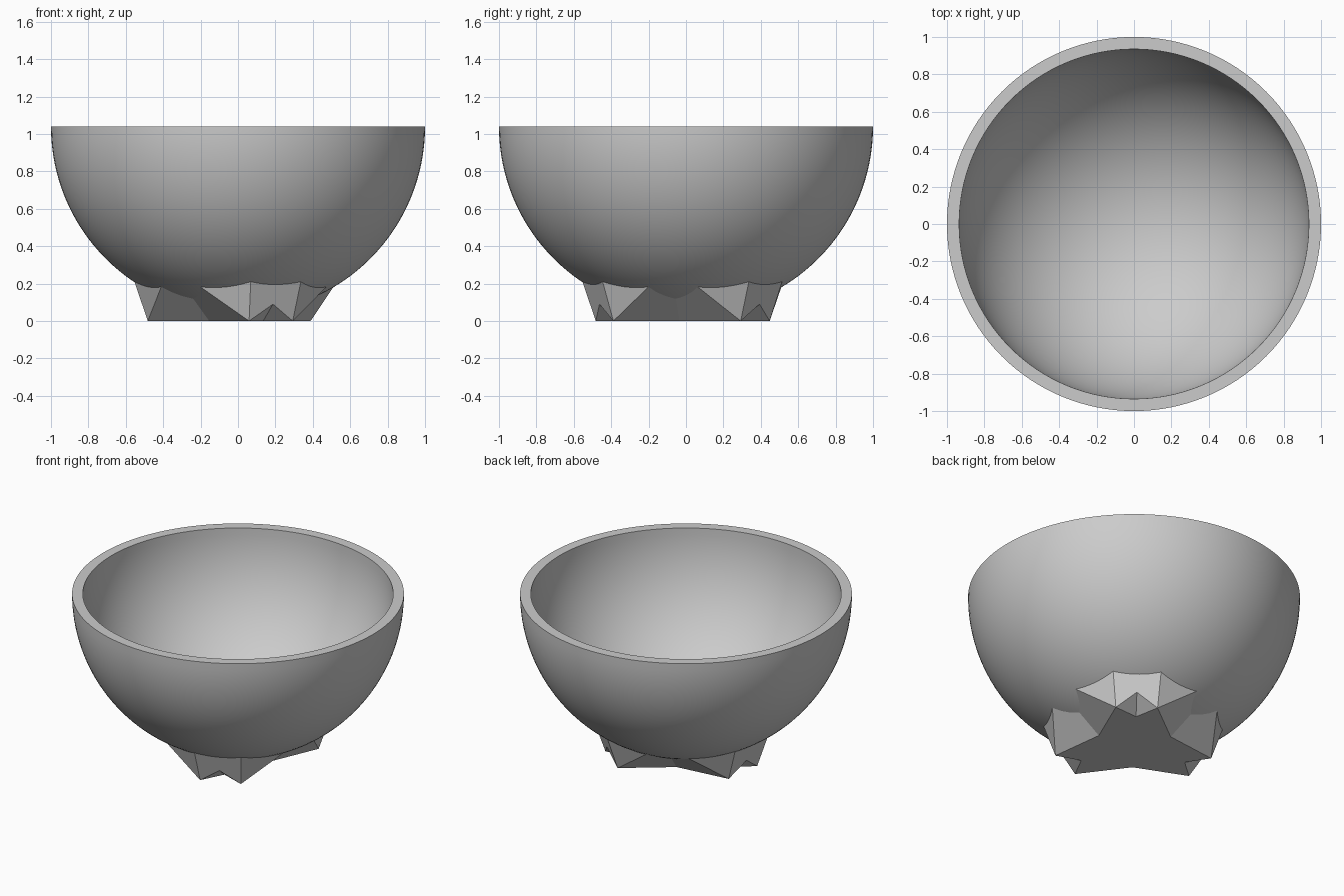
import bpy
import bmesh
from math import sin, cos, pi, radians

cube = bpy.data.objects.get("Cube")
if cube:
    bpy.data.objects.remove(cube)

GREY = (0.6, 0.6, 0.6, 1)
mat = bpy.data.materials.new("plain_grey")
mat.use_nodes = True
mat.diffuse_color = GREY
mat.node_tree.nodes["Principled BSDF"].inputs["Base Color"].default_value = GREY

RIM = 1.04      # rim height, also the centre of the bowl's sphere
INNER = 0.935


def add_object(name, bm):
    bmesh.ops.recalc_face_normals(bm, faces=bm.faces)
    mesh = bpy.data.meshes.new(name)
    bm.to_mesh(mesh)
    bm.free()
    mesh.materials.append(mat)
    obj = bpy.data.objects.new(name, mesh)
    bpy.context.collection.objects.link(obj)
    return obj


def polar(angle, radius, z):
    a = radians(angle)
    return (radius * cos(a), radius * sin(a), z)


# Bowl: a thick half-sphere shell, spun from its profile
STEPS = 32
arc = [i * pi / 2 / STEPS for i in range(STEPS + 1)]
profile = [(sin(a), RIM - cos(a)) for a in arc]
profile += [(INNER * sin(a), RIM - INNER * cos(a)) for a in reversed(arc)]
bm = bmesh.new()
verts = [bm.verts.new((r, 0, z)) for r, z in profile]
edges = [bm.edges.new(pair) for pair in zip(verts, verts[1:])]
bmesh.ops.spin(bm, geom=verts + edges, cent=(0, 0, 0), axis=(0, 0, 1),
               angle=2 * pi, steps=128, use_merge=True)
bmesh.ops.remove_doubles(bm, verts=bm.verts, dist=0.0001)
bowl = add_object("bowl", bm)
bpy.context.view_layer.objects.active = bowl
bowl.select_set(True)
bpy.ops.object.shade_smooth_by_angle(angle=radians(40))
bowl.select_set(False)

# Foot: three flared, forked arms with undercut hollows between them
bm = bmesh.new()
centre = bm.verts.new((0, 0, 0.07))     # hidden inside the bowl wall
ARMS = (-68, 52, 172)
hollows = [(bm.verts.new(polar(a + 60, 0.25, 0)),
            bm.verts.new(polar(a + 60, 0.39, 0.12))) for a in ARMS]
sole = []
for i, a in enumerate(ARMS):
    notch = bm.verts.new(polar(a, 0.36, 0))
    peak = bm.verts.new(polar(a, 0.499, 0.09))
    sides = []
    for s, (inner, ridge) in ((-1, hollows[i - 1]), (1, hollows[i])):
        tip = bm.verts.new(polar(a + s * 15, 0.486, 0))
        top = bm.verts.new(polar(a + s * 15, 0.558, 0.21))
        wing = bm.verts.new(polar(a + s * 45, 0.514, 0.182))
        bm.faces.new((tip, top, wing))              # outer flare
        bm.faces.new((tip, wing, ridge, inner))     # undercut wall
        bm.faces.new((tip, notch, peak))            # fork wall
        bm.faces.new((top, wing, centre))
        bm.faces.new((wing, ridge, centre))
        sides.append((tip, top))
    (tip_a, top_a), (tip_b, top_b) = sides
    bm.faces.new((tip_a, peak, tip_b, top_b, top_a))   # arm end
    bm.faces.new((top_a, top_b, centre))
    sole += [tip_a, notch, tip_b, hollows[i][0]]
bm.faces.new(sole)
add_object("star_foot", bm)
